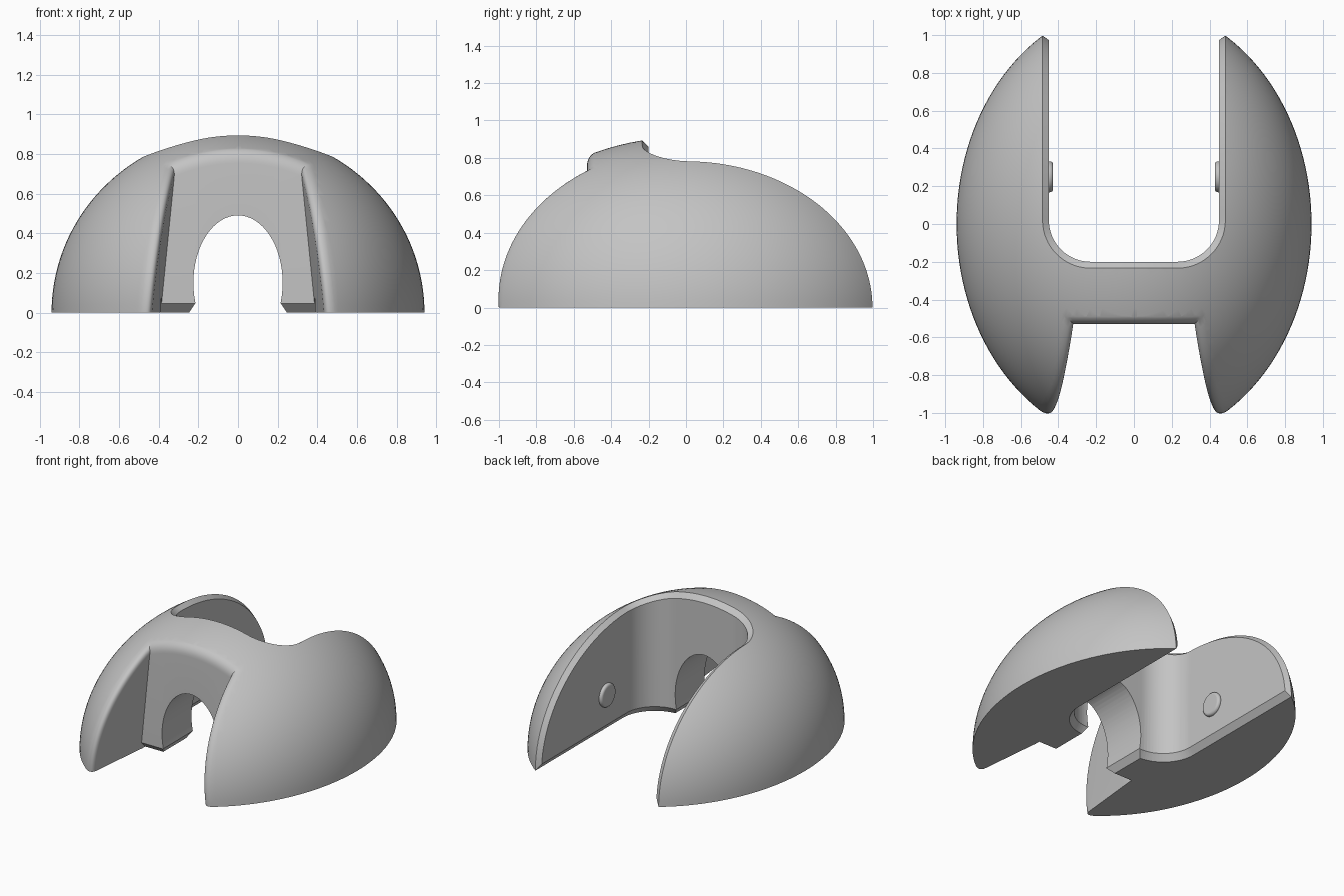
import bpy
import bmesh
from math import sin, cos, pi, sqrt

if "Cube" in bpy.data.objects:
    bpy.data.objects.remove(bpy.data.objects["Cube"], do_unlink=True)

# Dome half-axes
A, B, C = 0.94, 1.163, 0.912

grey = bpy.data.materials.new("plain grey")
grey.use_nodes = True
grey.diffuse_color = (0.55, 0.55, 0.55, 1)
grey.node_tree.nodes["Principled BSDF"].inputs["Base Color"].default_value = (0.55, 0.55, 0.55, 1)


def make_object(name, bm):
    mesh = bpy.data.meshes.new(name)
    bmesh.ops.recalc_face_normals(bm, faces=bm.faces)
    if bm.calc_volume(signed=True) < 0:
        bmesh.ops.reverse_faces(bm, faces=bm.faces)
    bm.to_mesh(mesh)
    bm.free()
    obj = bpy.data.objects.new(name, mesh)
    bpy.context.collection.objects.link(obj)
    mesh.materials.append(grey)
    return obj


def loft(name, rows):
    """Closed solid through a stack of closed loops of equal length."""
    bm = bmesh.new()
    loops = [[bm.verts.new(p) for p in row] for row in rows]
    n = len(loops[0])
    for low, high in zip(loops, loops[1:]):
        for i in range(n):
            j = (i + 1) % n
            bm.faces.new((low[i], low[j], high[j], high[i]))
    bm.faces.new(loops[0])
    bm.faces.new(loops[-1])
    bmesh.ops.triangulate(bm, faces=bm.faces)
    return make_object(name, bm)


def volume(mesh):
    bm = bmesh.new()
    bm.from_mesh(mesh)
    result = bm.calc_volume()
    bm.free()
    return result


def cut(body, cutter):
    """Subtract the cutter, changing solver if the volume does not shrink sensibly."""
    cutter.hide_render = True
    bpy.context.view_layer.objects.active = body
    before = body.data.copy()
    size = volume(before)
    for solver, use_self in (("EXACT", False), ("EXACT", True), ("MANIFOLD", False)):
        body.data = before.copy()
        mod = body.modifiers.new("cut", "BOOLEAN")
        mod.operation, mod.solver, mod.object = "DIFFERENCE", solver, cutter
        mod.use_self = use_self
        bpy.ops.object.modifier_apply(modifier=mod.name)
        top = max((v.co.z for v in body.data.vertices), default=9)
        low = min((v.co.z for v in body.data.vertices), default=-9)
        if 0.2 * size < volume(body.data) < size and top < 1 and low > -0.01:
            break
    bpy.data.objects.remove(cutter, do_unlink=True)


def mirror(half):
    return half + [(-x, y, z) for x, y, z in reversed(half) if x > 1e-6]


def dome_z(x, y, inset=0):
    return (C - inset) * sqrt(max(0, 1 - (x / (A - inset)) ** 2 - (y / (B - inset)) ** 2))


def mix(p, q, t):
    return tuple(a + (b - a) * t for a, b in zip(p, q))


def at_height(row, z):
    return [(p[0], p[1], z) for p in row]


# Dome body with a flat base
bm = bmesh.new()
bmesh.ops.create_uvsphere(bm, u_segments=144, v_segments=72, radius=1)
bmesh.ops.scale(bm, vec=(A, B, C), verts=bm.verts)
bmesh.ops.bisect_plane(bm, geom=bm.verts[:] + bm.edges[:] + bm.faces[:],
                       plane_co=(0, 0, 0), plane_no=(0, 0, -1), clear_outer=True)
bmesh.ops.holes_fill(bm, edges=[e for e in bm.edges if e.is_boundary])
body = make_object("dome_body", bm)

# Rear U-shaped opening with a chamfered upper rim
WALL, CORNER = 0.45, 0.22


def u_row(offset, inset):
    x0, yc, r = WALL + offset, 0.02, CORNER + offset
    ymax = (B - inset) * sqrt(1 - (x0 / (A - inset)) ** 2)
    path = [(x0, yc + (ymax - yc) * sin(k / 40 * pi / 2)) for k in range(40, 0, -1)]
    path += [(WALL - CORNER + r * cos(k / 16 * pi / 2), yc - r * sin(k / 16 * pi / 2))
             for k in range(17)]
    path += [((WALL - CORNER) * k / 6, yc - r) for k in range(5, -1, -1)]
    half = [(x0, 1.3, -0.1)] + [(x, y, dome_z(x, y, inset)) for x, y in path]
    return mirror(half)


inner, outer = u_row(0, 0.038), u_row(0.034, 0)
beyond = [mix(p, q, 2) for p, q in zip(inner, outer)]
cut(body, loft("opening_cutter", [at_height(inner, -0.5), inner, outer, beyond,
                                  at_height(beyond, 1.5)]))

# Chamfer along the lower edge of the opening
rows = [at_height(u_row(0.032 * (1 - z / 0.045), 0), z) for z in (-0.1, 0.2)]
cut(body, loft("lower_chamfer_cutter", rows))

# Front notch with leaning side walls and a rounded rim
FRONT, STEPS, ROUND = 0.53, 40, 0.055


def side_x(y, z, offset=0):
    return 0.39 - 0.1 * z + 0.1 * (-y - FRONT) + 1.4 * offset


def notch_row(offset, inset):
    y0, zc = -FRONT + offset, 0.7
    for _ in range(30):
        zc = dome_z(side_x(y0, zc, offset), y0, inset)
    half = [(side_x(-1.4, -0.03, offset), -1.4, -0.03)]
    for k in range(STEPS):
        z, y = -0.03 + (zc + 0.03) * k / STEPS, -0.8
        for _ in range(30):
            x = side_x(y, z, offset)
            y = -(B - inset) * sqrt(1 - (x / (A - inset)) ** 2 - (z / (C - inset)) ** 2)
        half.append((x, y, z))
    xc = side_x(y0, zc, offset)
    half += [(xc * k / 16, y0, dome_z(xc * k / 16, y0, inset)) for k in range(16, -1, -1)]
    return mirror(half)


start, edge, end = notch_row(0, ROUND), notch_row(0, -0.002), notch_row(ROUND, -0.002)
arcs = [[mix(mix(a, e, t / 8), mix(e, b, t / 8), t / 8) for a, e, b in zip(start, edge, end)]
        for t in range(9)]
beyond = [mix(e, b, 2) for e, b in zip(edge, end)]
floor = [(side_x(-1.4, -0.5), -1.4, -0.5)]
for k in range(STEPS):
    y = -FRONT - 0.1 * (1 - k / STEPS)
    floor.append((side_x(y, -0.5), y, -0.5))
xc = side_x(-FRONT, -0.5)
floor += [(xc * k / 16, -FRONT, -0.5) for k in range(16, -1, -1)]
cut(body, loft("notch_cutter", [mirror(floor)] + arcs + [beyond, at_height(beyond, 1.5)]))

# Chamfer under the front wall
wedge = [(-0.57, 0.085), (-0.57, -0.1), (-0.385, -0.1)]
cut(body, loft("front_chamfer_cutter", [[(x, y, z) for y, z in wedge] for x in (-0.388, 0.388)]))

# Arched hole through the front wall, flared at the base
arch = [(0.225 * cos(k / 32 * pi), 0.15 + 0.34 * sin(k / 32 * pi)) for k in range(64)]
flare = [(-0.313, -0.1), (0.313, -0.1), (0.18, 0.1), (-0.18, 0.1)]
for name, outline in (("arch_cutter", arch), ("flare_cutter", flare)):
    cut(body, loft(name, [[(x, y, z) for x, z in outline] for y in (-0.7, -0.1)]))


def smooth(obj):
    bpy.ops.object.select_all(action="DESELECT")
    obj.select_set(True)
    bpy.context.view_layer.objects.active = obj
    bpy.ops.object.shade_smooth_by_angle(angle=pi / 6)


smooth(body)

# Round buttons on the inner walls
for side, name in ((1, "left_button"), (-1, "right_button")):
    bpy.ops.mesh.primitive_cylinder_add(vertices=48, radius=0.082, depth=0.04,
                                        location=(side * 0.448, 0.25, 0.26),
                                        rotation=(0, pi / 2, 0))
    button = bpy.context.object
    button.name = name
    button.data.materials.append(grey)
    bevel = button.modifiers.new("soft rim", "BEVEL")
    bevel.width, bevel.segments = 0.016, 4
    smooth(button)
